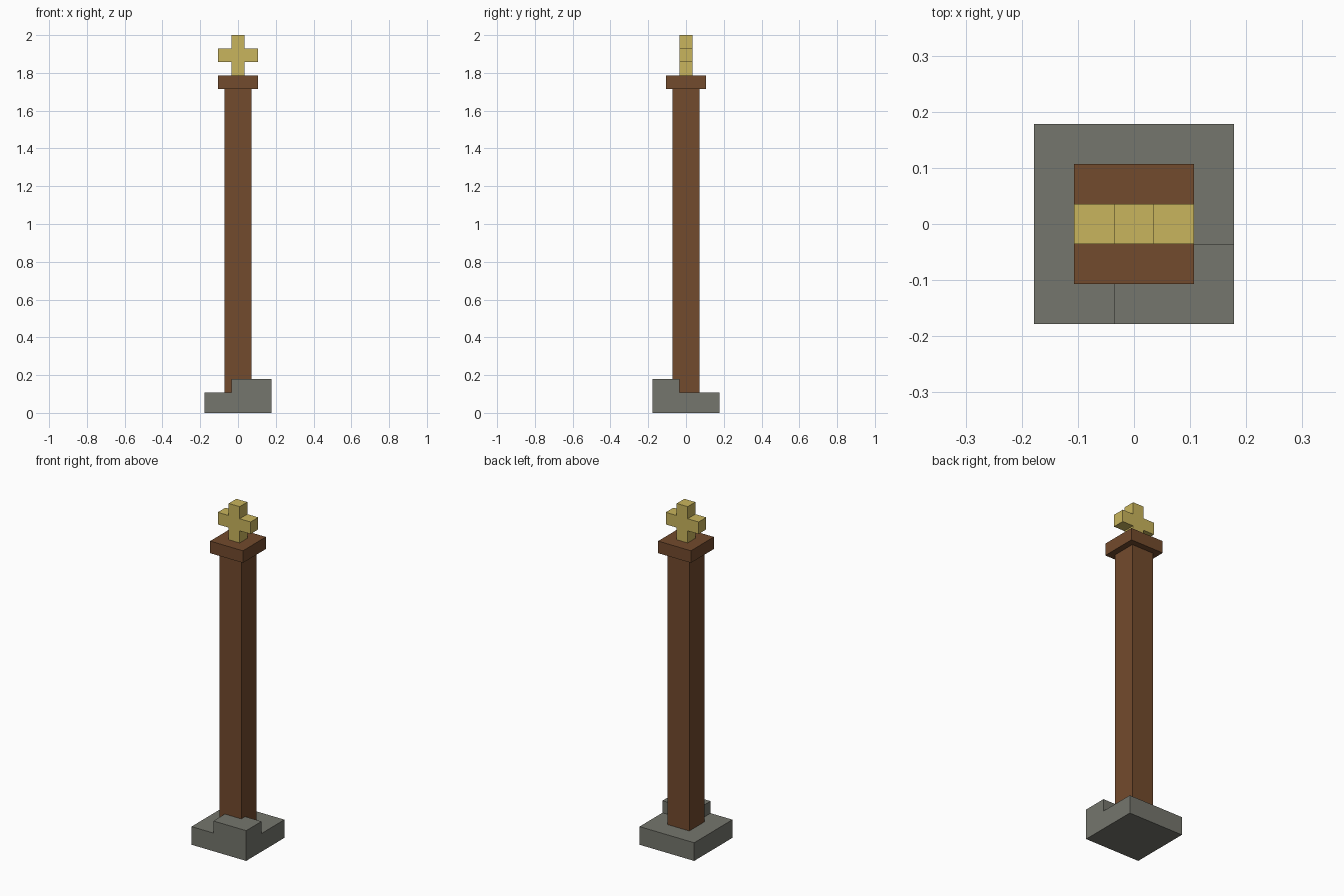
import bpy
import bmesh
from mathutils import Vector

U = 2 / 56  # block unit: the whole post is 56 units tall

if "Cube" in bpy.data.objects:
    bpy.data.objects.remove(bpy.data.objects["Cube"], do_unlink=True)


def make_material(name, rgb):
    mat = bpy.data.materials.new(name)
    mat.use_nodes = True
    color = (*rgb, 1)
    mat.diffuse_color = color
    mat.node_tree.nodes["Principled BSDF"].inputs["Base Color"].default_value = color
    return mat


stone = make_material("grey stone", (0.178, 0.181, 0.153))
wood = make_material("brown wood", (0.171, 0.069, 0.026))
gold = make_material("pale gold", (0.584, 0.462, 0.109))


def add_object(name, bm, mat):
    """Turn a bmesh measured in block units into a finished object."""
    bmesh.ops.scale(bm, vec=(U, U, U), verts=bm.verts)
    bmesh.ops.recalc_face_normals(bm, faces=bm.faces)
    mesh = bpy.data.meshes.new(name)
    bm.to_mesh(mesh)
    bm.free()
    mesh.materials.append(mat)
    obj = bpy.data.objects.new(name, mesh)
    bpy.context.collection.objects.link(obj)
    return obj


def square_block(half, bottom, top):
    bm = bmesh.new()
    bmesh.ops.create_cube(bm, size=1)
    for v in bm.verts:
        v.co = Vector((v.co.x * 2 * half, v.co.y * 2 * half,
                       top if v.co.z > 0 else bottom))
    return bm


# Stone base: a slab with its front left corner raised
bm = square_block(5, 0, 3)
for normal in ((1, 0, 0), (0, 1, 0)):
    bmesh.ops.bisect_plane(bm, geom=bm.verts[:] + bm.edges[:] + bm.faces[:],
                           plane_co=Vector((-1, -1, 0)), plane_no=Vector(normal))
bm.normal_update()
corner = [f for f in bm.faces if f.normal.z > 0.5
          and f.calc_center_median().x > -1 and f.calc_center_median().y < -1]
raised = bmesh.ops.extrude_face_region(bm, geom=corner)["geom"]
bmesh.ops.delete(bm, geom=corner, context="FACES_ONLY")
bmesh.ops.translate(bm, vec=(0, 0, 2),
                    verts=[g for g in raised if isinstance(g, bmesh.types.BMVert)])
bmesh.ops.recalc_face_normals(bm, faces=bm.faces)
bmesh.ops.dissolve_limit(bm, angle_limit=0.01, verts=bm.verts, edges=bm.edges)
add_object("stone_base", bm, stone)

# Wooden post and its wider cap
add_object("post", square_block(2, 3, 48), wood)
add_object("post_cap", square_block(3, 48, 50), wood)

# Cross on top: half outline mirrored, then extruded front to back
half_outline = [(1, 50), (1, 52), (3, 52), (3, 54), (1, 54), (1, 56)]
outline = half_outline + [(-x, z) for x, z in reversed(half_outline)]
bm = bmesh.new()
face = bm.faces.new([bm.verts.new((x, -1, z)) for x, z in outline])
extruded = bmesh.ops.extrude_face_region(bm, geom=[face], use_keep_orig=True)["geom"]
bmesh.ops.translate(bm, vec=(0, 2, 0),
                    verts=[g for g in extruded if isinstance(g, bmesh.types.BMVert)])
add_object("top_cross", bm, gold)
